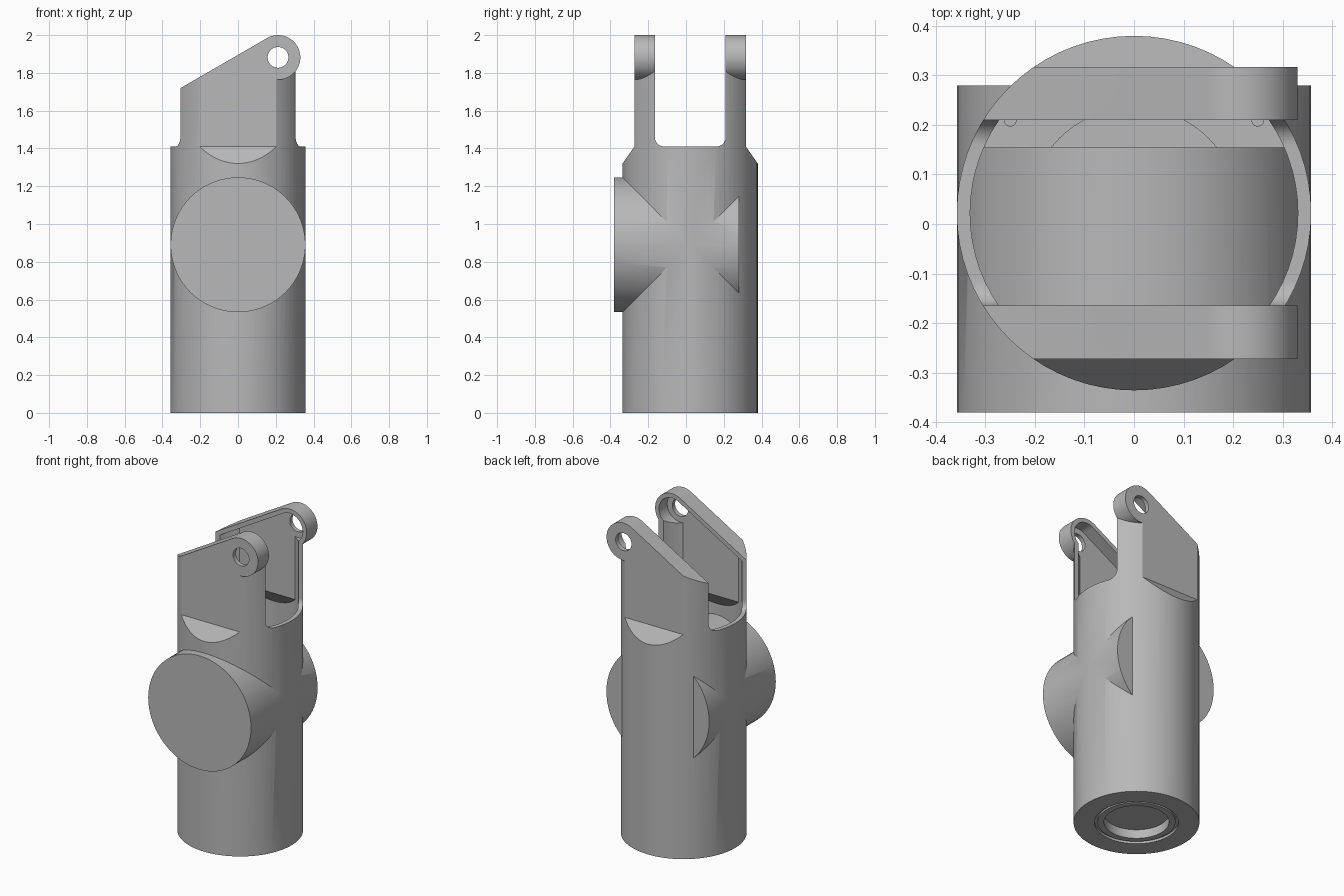
import bpy, bmesh, math
from mathutils import Matrix, Vector

cube = bpy.data.objects.get("Cube")
if cube:
    bpy.data.objects.remove(cube, do_unlink=True)

YC = 0.022              # axis of the upright tube
R = 0.358               # tube radius
PIN = (0.212, 1.882)    # centre of the pin eye (x, z)
CROSS_Z = 0.89          # height of the cross tube

metal = bpy.data.materials.new("grey_metal")
metal.use_nodes = True
GREY = (0.48, 0.48, 0.48, 1)
metal.diffuse_color = GREY
metal.node_tree.nodes["Principled BSDF"].inputs["Base Color"].default_value = GREY


def prism(name, pts, axis, lo, hi):
    """Extrude a 2D outline: along x it is (y, z), along y (x, z), along z (x, y)."""
    place = {"x": lambda a, b, t: (t, a, b),
             "y": lambda a, b, t: (a, t, b),
             "z": lambda a, b, t: (a, b, t)}[axis]
    bm = bmesh.new()
    face = bm.faces.new([bm.verts.new(place(a, b, lo)) for a, b in pts])
    res = bmesh.ops.extrude_face_region(bm, geom=[face])
    moved = [g for g in res["geom"] if isinstance(g, bmesh.types.BMVert)]
    bmesh.ops.translate(bm, verts=moved, vec=Vector(place(0, 0, hi - lo)))
    bmesh.ops.recalc_face_normals(bm, faces=bm.faces)
    mesh = bpy.data.meshes.new(name)
    bm.to_mesh(mesh)
    bm.free()
    mesh.materials.append(metal)
    ob = bpy.data.objects.new(name, mesh)
    bpy.context.collection.objects.link(ob)
    return ob


def arc(a, b, r, start=0, end=360, n=72):
    full = end - start == 360
    steps = n if full else n + 1
    return [(a + r * math.cos(math.radians(start + (end - start) * i / n)),
             b + r * math.sin(math.radians(start + (end - start) * i / n)))
            for i in range(steps)]


def rod(name, a, b, r, axis, lo, hi):
    return prism(name, arc(a, b, r), axis, lo, hi)


def boolean(target, tool, op):
    """Apply a boolean and remove the tool."""
    mod = target.modifiers.new("cut", "BOOLEAN")
    mod.operation, mod.object, mod.solver = op, tool, "EXACT"
    graph = bpy.context.evaluated_depsgraph_get()
    mesh = bpy.data.meshes.new_from_object(target.evaluated_get(graph))
    target.modifiers.clear()
    target.data = mesh
    bpy.data.objects.remove(tool, do_unlink=True)


def clevis_form(name, inset, bottom):
    """Tube with sloped top, pin lobe and two flats, offset inward by inset."""
    ob = rod(name, 0, YC, R - inset, "z", bottom, 2.2)
    lobe = PIN_R - inset
    tx = PIN[0] - lobe * 0.5
    tz = PIN[1] + lobe * math.sin(math.radians(60)) - 0.0005
    slope = math.tan(math.radians(30))
    front = [(-0.5, -0.2), (0.5, -0.2), (0.5, 1.86), (0.24, 1.86),
             (tx, tz), (-0.5, tz - (tx + 0.5) * slope)]
    boolean(ob, prism("front_outline", front, "y", -0.6, 0.6), "INTERSECT")
    boolean(ob, rod("lobe", *PIN, lobe, "y", -0.5, 0.5), "UNION")
    half = [(0.6, -0.3), (0.6, 0.975 - inset), (0.295 - inset, 1.41 - inset / 2),
            (0.295 - inset, 2.3)]
    side = [(YC + y, z) for y, z in half] + [(YC - y, z) for y, z in reversed(half)]
    boolean(ob, prism("side_outline", side, "x", -0.7, 0.7), "INTERSECT")
    return ob


PIN_R = 0.118

# Outer shell with the cross tube
body = clevis_form("clevis_body", 0, 0)
boolean(body, rod("cross_tube", 0, CROSS_Z, R - 0.001, "y", -0.381, 0.28), "UNION")

# Hollow inside, leaving the cross tube solid
cavity = clevis_form("cavity", 0.027, 0.12)
boolean(cavity, rod("cross_core", 0, CROSS_Z, R - 0.006, "y", -0.6, 0.155), "DIFFERENCE")
boolean(body, cavity, "DIFFERENCE")

# Slot between the ears, with rounded lower corners
f = 0.05
slot = ([(0.21, 2.3), (-0.165, 2.3)]
        + arc(-0.165 + f, 1.41 + f, f, 180, 270, 10)
        + arc(0.21 - f, 1.41 + f, f, 270, 360, 10))
boolean(body, prism("slot", slot, "x", -0.7, 0.7), "DIFFERENCE")

# Pin hole through both ears
boolean(body, rod("pin_hole", *PIN, 0.055, "y", -0.7, 0.7), "DIFFERENCE")

# Stepped recess in the base, floor recess and two small floor holes
boolean(body, rod("base_step", 0, YC, 0.239, "z", -0.1, 0.015), "DIFFERENCE")
boolean(body, rod("base_bore", 0, YC, 0.185, "z", -0.1, 0.06), "DIFFERENCE")
boolean(body, rod("floor_recess", 0, YC, 0.213, "z", 0.1, 0.16), "DIFFERENCE")
for sx in (-1, 1):
    boolean(body, rod("floor_hole", sx * 0.25, 0.21, 0.012, "z", 0.09, 0.16), "DIFFERENCE")

# Raised ring inside the base recess
ring = rod("base_ring", 0, YC, 0.222, "z", 0.004, 0.02)
boolean(ring, rod("ring_bore", 0, YC, 0.185, "z", -0.1, 0.1), "DIFFERENCE")

for ob in (body, ring):
    bpy.ops.object.select_all(action="DESELECT")
    ob.select_set(True)
    bpy.context.view_layer.objects.active = ob
    bpy.ops.object.shade_smooth_by_angle(angle=math.radians(25))
